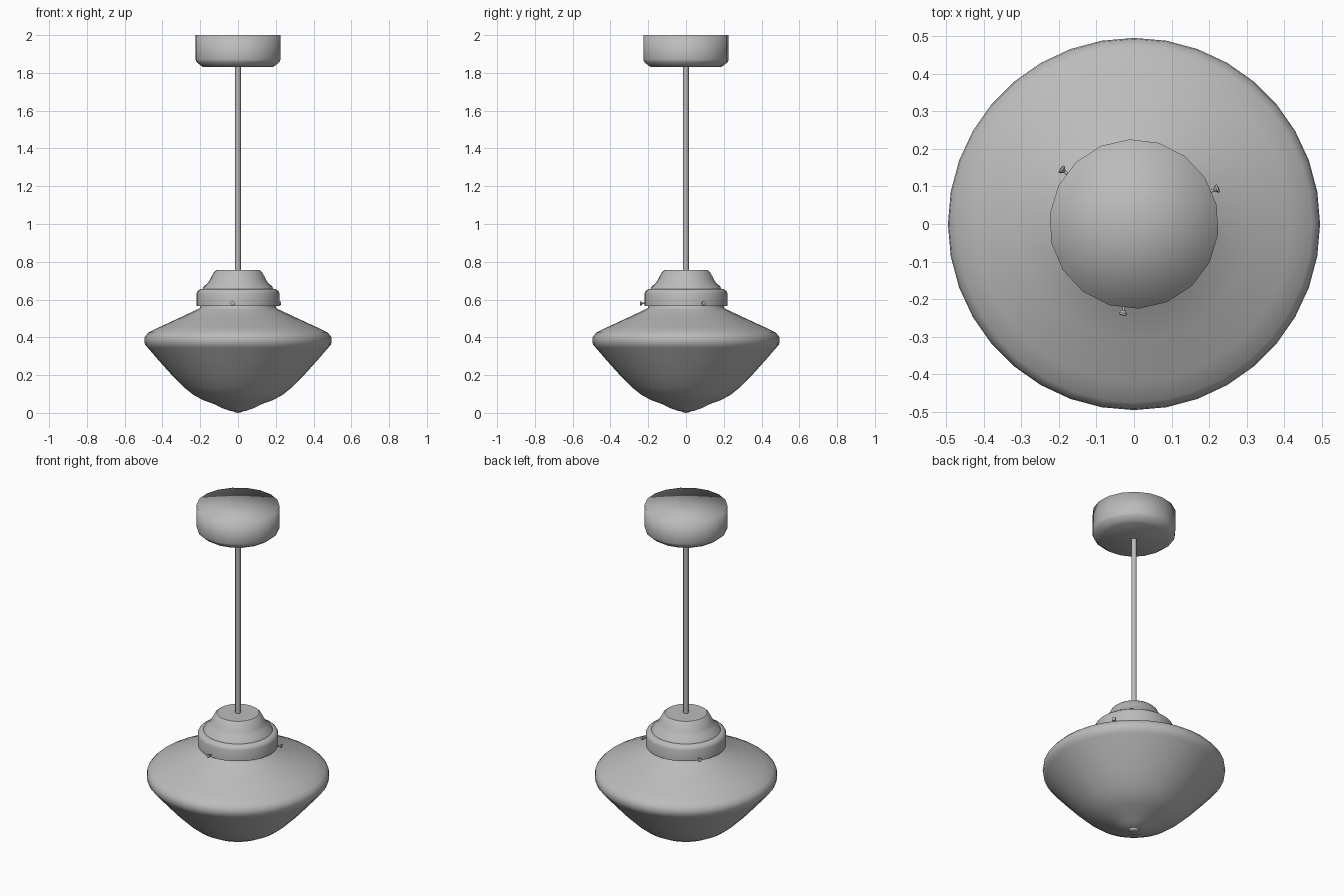
import bpy, bmesh
from math import cos, sin, radians, pi
from mathutils import Matrix, Vector

cube = bpy.data.objects.get("Cube")
if cube:
    bpy.data.objects.remove(cube, do_unlink=True)

# One plain grey for the whole lamp
grey = bpy.data.materials.new("plain_grey")
grey.use_nodes = True
grey.diffuse_color = (0.5, 0.5, 0.5, 1)
for node in grey.node_tree.nodes:
    if node.type == 'BSDF_PRINCIPLED':
        node.inputs["Base Color"].default_value = grey.diffuse_color


def lathe(name, profile, segments, turn=0, sharp=180):
    """Revolve a bottom-to-top (radius, height) profile round z; zero radius makes a pole."""
    bm = bmesh.new()
    rings = []
    for r, z in profile:
        count = 1 if r == 0 else segments
        angles = [radians(turn) + 2 * pi * i / segments for i in range(count)]
        rings.append([bm.verts.new((r * cos(a), r * sin(a), z)) for a in angles])
    for low, high in zip(rings, rings[1:]):
        for i in range(segments):
            j = (i + 1) % segments
            corners = [low[i % len(low)], low[j % len(low)],
                       high[j % len(high)], high[i % len(high)]]
            bm.faces.new(list(dict.fromkeys(corners)))
    bmesh.ops.recalc_face_normals(bm, faces=bm.faces)
    mesh = bpy.data.meshes.new(name)
    bm.to_mesh(mesh)
    bm.free()
    mesh.materials.append(grey)
    mesh.shade_smooth()
    if sharp < 180:
        mesh.set_sharp_from_angle(angle=radians(sharp))
    obj = bpy.data.objects.new(name, mesh)
    bpy.context.collection.objects.link(obj)
    return obj


# Ceiling canopy, softly shaded all over
lathe("ceiling_canopy", [(0, 1.83), (0.185, 1.83), (0.2, 1.84), (0.222, 1.858),
                         (0.226, 1.87), (0.226, 2), (0, 2)], 18, turn=13)

# Hanging rod
lathe("hanging_rod", [(0, 0.74), (0.015, 0.74), (0.015, 1.84), (0, 1.84)], 12, sharp=40)

# Stepped metal fitter that holds the shade
lathe("shade_fitter", [(0, 0.567), (0.22, 0.567), (0.22, 0.632), (0.215, 0.645),
                       (0.2, 0.655), (0.188, 0.656), (0.182, 0.668), (0.158, 0.69),
                       (0.147, 0.708), (0.128, 0.745), (0.114, 0.757), (0, 0.757)],
      24, turn=13, sharp=40)

# Schoolhouse glass shade
lathe("glass_shade", [(0, 0.005), (0.04, 0.01), (0.08, 0.024), (0.125, 0.046),
                      (0.185, 0.068), (0.235, 0.095), (0.285, 0.135), (0.35, 0.2),
                      (0.42, 0.278), (0.478, 0.345), (0.493, 0.363), (0.496, 0.385),
                      (0.493, 0.405), (0.475, 0.425), (0.42, 0.452), (0.31, 0.503),
                      (0.21, 0.55), (0.2, 0.558), (0.2, 0.575)], 36)

# Three thumb screws spaced evenly round the fitter
for number in range(3):
    screw = lathe(f"thumb_screw_{number + 1}",
                  [(0, 0.19), (0.004, 0.19), (0.004, 0.232), (0.011, 0.239),
                   (0.011, 0.244), (0, 0.246)], 10, sharp=40)
    angle = radians(23 + 120 * number)
    outward = Vector((cos(angle), sin(angle), 0))
    screw.matrix_world = (Matrix.Translation((0, 0, 0.58))
                          @ outward.to_track_quat('Z', 'Y').to_matrix().to_4x4())

# Tiny foot at the lowest point of the shade
lathe("shade_tip", [(0, 0), (0.012, 0.002), (0.03, 0.009), (0, 0.012)], 16)
